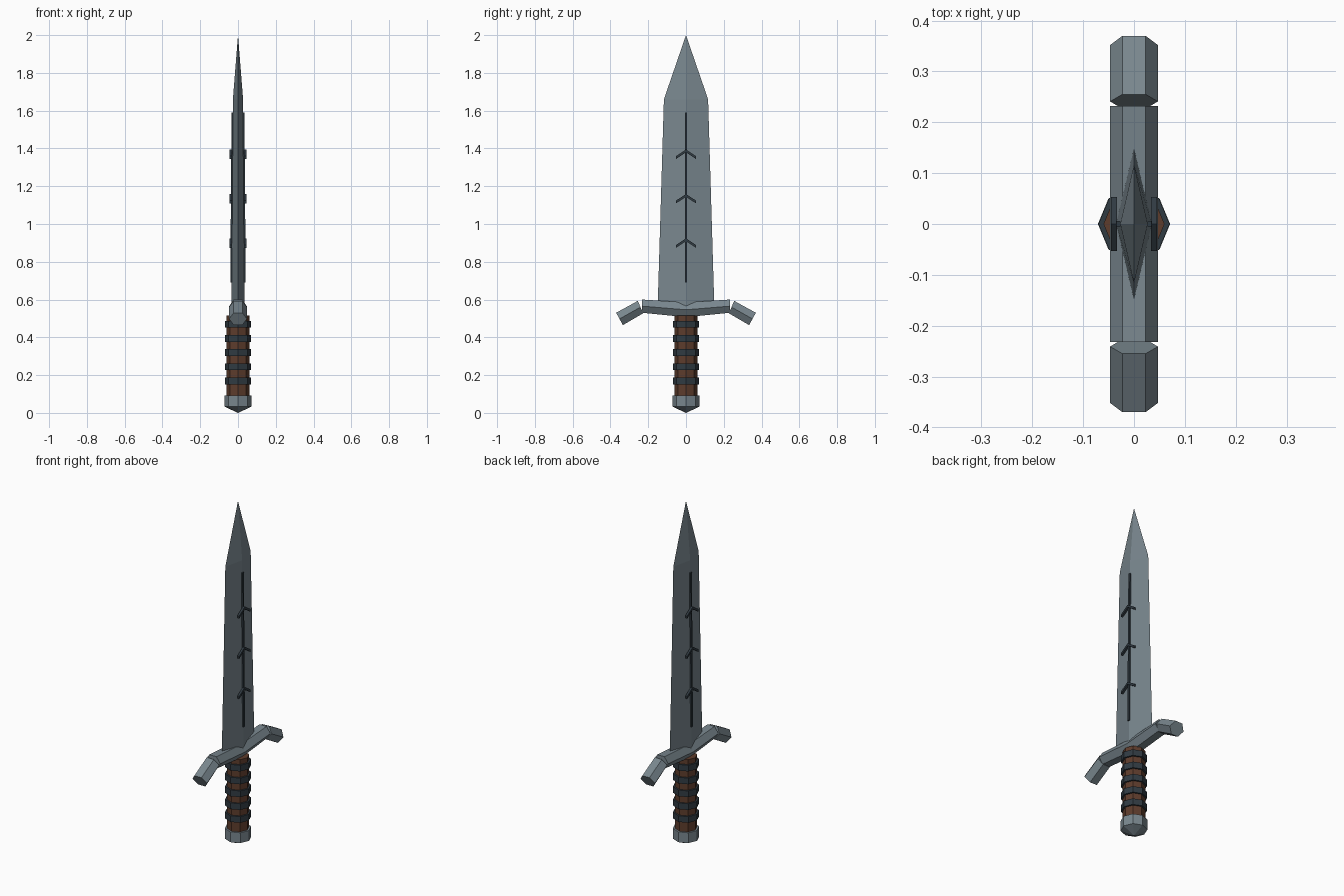
import bpy, bmesh, math
from mathutils import Vector

if "Cube" in bpy.data.objects:
    bpy.data.objects.remove(bpy.data.objects["Cube"])


def material(name, color):
    m = bpy.data.materials.new(name)
    m.diffuse_color = (*color, 1)
    m.use_nodes = True
    m.node_tree.nodes["Principled BSDF"].inputs["Base Color"].default_value = m.diffuse_color
    return m


STEEL = material("steel", (0.19, 0.24, 0.27))
DARK = material("dark_metal", (0.03, 0.043, 0.055))
LEATHER = material("leather", (0.11, 0.045, 0.025))


def loft(name, rings, mat):
    """Skin a list of equal-length rings; a one-point ring makes a tip."""
    bm = bmesh.new()
    vs = [[bm.verts.new(p) for p in r] for r in rings]
    for a, b in zip(vs, vs[1:]):
        n = max(len(a), len(b))
        for i in range(n):
            j = (i + 1) % n
            if len(b) == 1:
                bm.faces.new((a[i], a[j], b[0]))
            elif len(a) == 1:
                bm.faces.new((a[0], b[j], b[i]))
            else:
                bm.faces.new((a[i], a[j], b[j], b[i]))
    for r in (vs[0], vs[-1]):
        if len(r) > 2:
            bm.faces.new(r)
    bmesh.ops.recalc_face_normals(bm, faces=bm.faces)
    me = bpy.data.meshes.new(name)
    bm.to_mesh(me)
    bm.free()
    me.materials.append(mat)
    ob = bpy.data.objects.new(name, me)
    bpy.context.collection.objects.link(ob)
    return ob


def octagon(r, z):
    return [(r * math.cos(i * math.pi / 4), r * math.sin(i * math.pi / 4), z) for i in range(8)]


def diamond(x, y, z):
    return [(x, 0, z), (0, y, z), (-x, 0, z), (0, -y, z)]


def hexagon(top, bottom):
    """Hexagonal guard section between a top and a bottom (y, z) point."""
    t, b = Vector((0, *top)), Vector((0, *bottom))
    m, flat, wide = (t + b) / 2, Vector((0.023, 0, 0)), Vector((0.047, 0, 0))
    return [t + flat, t - flat, m - wide, b - flat, b + flat, m + wide]


# Blade
loft("blade", [diamond(0.035, 0.15, 0.56), diamond(0.027, 0.117, 1.66), [(0, 0, 2.0)]], STEEL)

# Groove lines and chevrons on both blade faces
for s, side in ((1, "right"), (-1, "left")):
    def strip(z, x):
        return [(s * 0.02, -0.006, z), (s * x, -0.006, z), (s * x, 0.006, z), (s * 0.02, 0.006, z)]
    loft(f"blade_line_{side}", [strip(0.69, 0.041), strip(1.59, 0.034)], DARK)
    for k, z in enumerate((0.92, 1.155, 1.39)):
        def bar(y, dz):
            return [(s * x, y, z + dz + h) for x, h in
                    ((0.033, 0.004), (0.045, 0.004), (0.045, -0.011), (0.033, -0.011))]
        loft(f"chevron_{side}_{k + 1}", [bar(-0.053, -0.035), bar(0, 0), bar(0.053, -0.035)], DARK)

# Guard: bent centre bar and two drooping arms
loft("guard_centre", [hexagon((-0.232, 0.6), (-0.232, 0.53)),
                      hexagon((0, 0.585), (0, 0.507)),
                      hexagon((0.232, 0.6), (0.232, 0.53))], STEEL)
for s, side in ((1, "right"), (-1, "left")):
    loft(f"guard_arm_{side}", [hexagon((s * 0.255, 0.593), (s * 0.227, 0.527)),
                               hexagon((s * 0.37, 0.53), (s * 0.334, 0.465))], STEEL)

# Grip with wrapped rings
loft("grip", [octagon(0.06, 0.07), octagon(0.06, 0.515)], LEATHER)
for k in range(5):
    z = 0.169 + 0.075 * k
    loft(f"grip_ring_{k + 1}", [octagon(0.07, z - 0.018), octagon(0.07, z + 0.018)], DARK)

# Pommel
loft("pommel", [[(0, 0, 0)], octagon(0.071, 0.033), octagon(0.071, 0.093)], STEEL)
